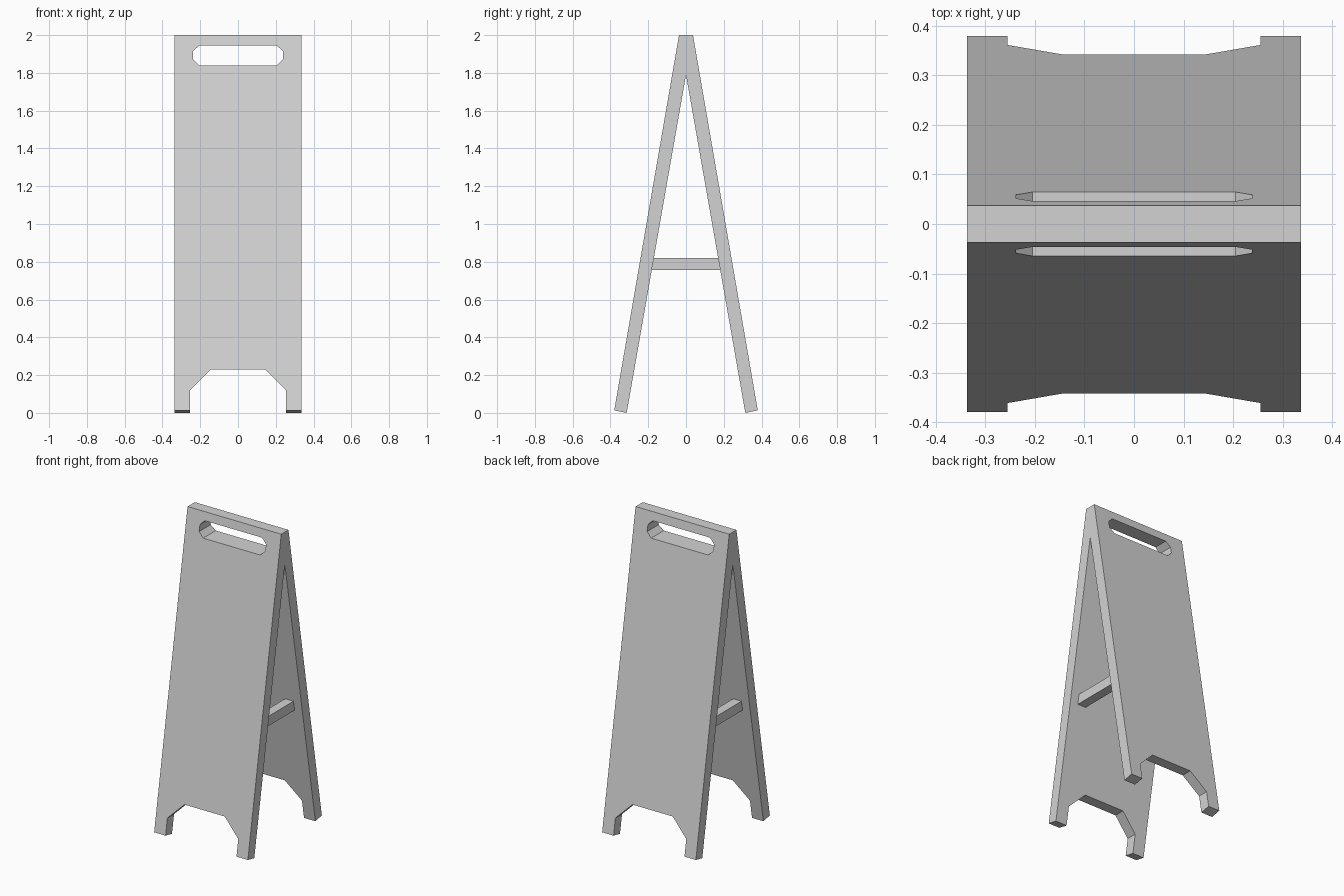
import bpy
import bmesh
from mathutils import Vector

cube = bpy.data.objects.get("Cube")
if cube:
    bpy.data.objects.remove(cube, do_unlink=True)

# Single flat colour
grey = bpy.data.materials.new("light grey plastic")
grey.use_nodes = True
colour = (0.65, 0.65, 0.65, 1)
grey.diffuse_color = colour
grey.node_tree.nodes["Principled BSDF"].inputs["Base Color"].default_value = colour


def prism(name, points, axis, start, end):
    """Extrude a flat outline along x (points are y, z) or y (points are x, z)."""
    bm = bmesh.new()
    place = (lambda a, b: (start, a, b)) if axis == "x" else (lambda a, b: (a, start, b))
    face = bm.faces.new([bm.verts.new(place(a, b)) for a, b in points])
    solid = bmesh.ops.extrude_face_region(bm, geom=[face])
    step = Vector((end - start, 0, 0)) if axis == "x" else Vector((0, end - start, 0))
    bmesh.ops.translate(bm, vec=step,
                        verts=[g for g in solid["geom"] if isinstance(g, bmesh.types.BMVert)])
    bmesh.ops.recalc_face_normals(bm, faces=bm.faces)
    mesh = bpy.data.meshes.new(name)
    bm.to_mesh(mesh)
    bm.free()
    mesh.materials.append(grey)
    obj = bpy.data.objects.new(name, mesh)
    bpy.context.collection.objects.link(obj)
    return obj


def mirrored(half):
    """Complete a symmetric outline from its positive half."""
    return half + [(-a, b) for a, b in reversed(half)]


def cut(target, cutter):
    mod = target.modifiers.new("cut", "BOOLEAN")
    mod.operation = "DIFFERENCE"
    mod.solver = "EXACT"
    mod.object = cutter
    bpy.context.view_layer.objects.active = target
    bpy.ops.object.modifier_apply(modifier=mod.name)
    bpy.data.objects.remove(cutter, do_unlink=True)


# Two leaning panels joined at the top
frame = prism("folding_panels",
              [(0, 1.79), (0.314, 0), (0.38, 0.013), (0.037, 2),
               (-0.037, 2), (-0.38, 0.013), (-0.314, 0)],
              "x", -0.337, 0.337)

# Handle slot with chamfered corners
slot = mirrored([(0.205, 1.84), (0.238, 1.872), (0.238, 1.914), (0.205, 1.946)])
cut(frame, prism("slot_cutter", slot, "y", -1, 1))

# Arch between the feet
arch = mirrored([(0.255, -0.1), (0.255, 0.12), (0.145, 0.23)])
cut(frame, prism("arch_cutter", arch, "y", -1, 1))

# Spreader bars between the panels
for side, x in (("left", 0.25), ("right", -0.25)):
    prism(side + "_spreader_bar",
          mirrored([(0.19, 0.757), (0.19, 0.82)]), "x", x - 0.03, x + 0.03)
